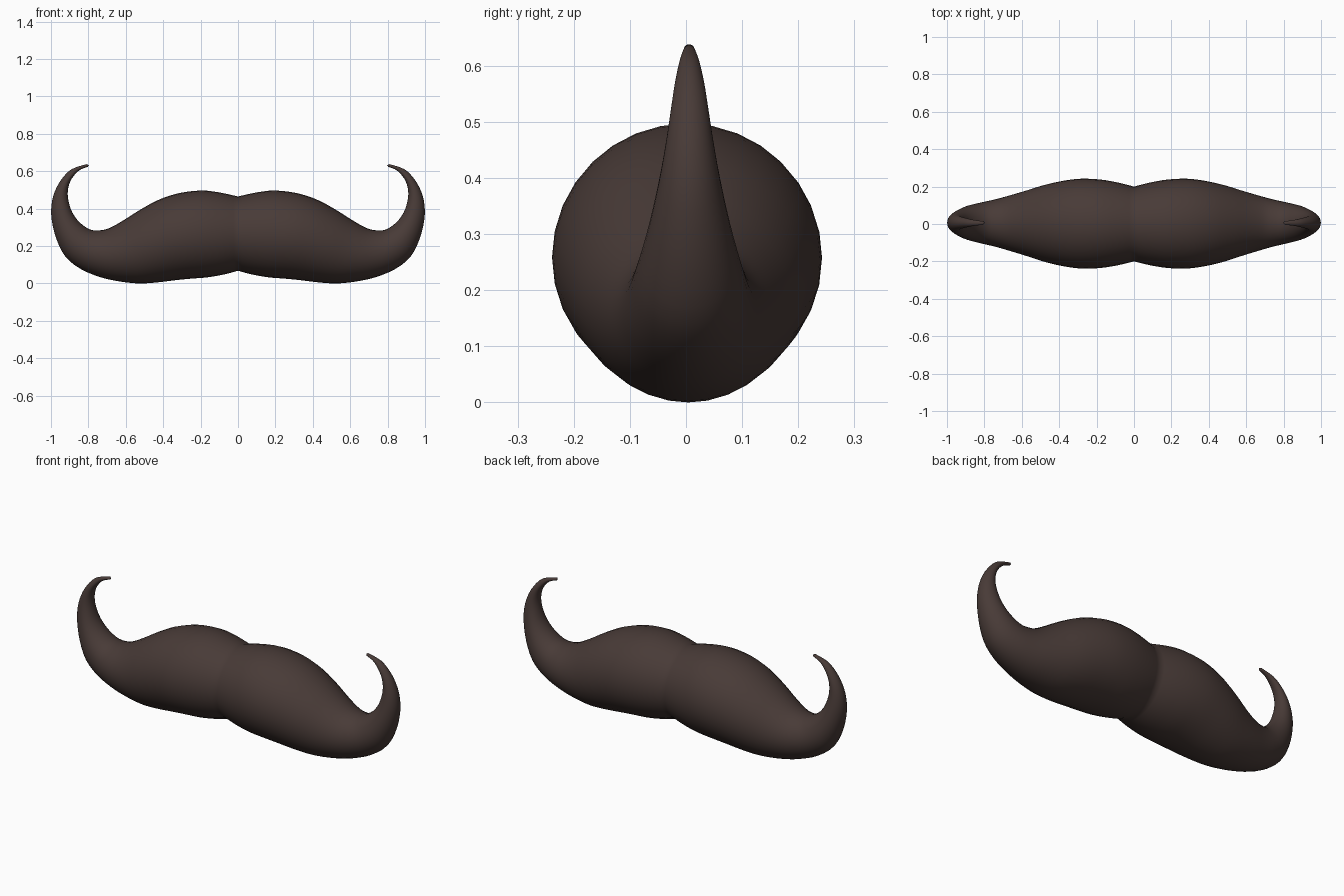
import bpy, bmesh, math
from mathutils import Vector

if "Cube" in bpy.data.objects:
    bpy.data.objects.remove(bpy.data.objects["Cube"])

# Sections of one half: upper x, upper z, lower x, lower z, half depth
SECTIONS = [
    (0, .465, 0, .068, .2), (.1, .487, .08, .047, .222),
    (.2, .497, .17, .032, .237), (.32, .482, .25, .026, .24),
    (.43, .445, .33, .018, .228), (.53, .39, .43, .006, .205),
    (.62, .333, .53, 0, .175), (.69, .295, .64, .012, .148),
    (.74, .284, .74, .035, .127), (.79, .288, .84, .077, .11),
    (.845, .325, .92, .14, .093), (.885, .378, .97, .235, .073),
    (.906, .44, .996, .34, .055), (.91, .495, .997, .42, .043),
    (.897, .545, .98, .49, .034), (.87, .585, .945, .555, .026),
    (.84, .61, .89, .611, .017), (.803, .624, .808, .638, .009),
]
SIDES, STEPS = 32, 3


def spline(a, b, c, d, t):
    return [.5 * (2*q + (r-p)*t + (2*p-5*q+4*r-s)*t*t + (3*q-p-3*r+s)*t**3)
            for p, q, r, s in zip(a, b, c, d)]


# Smoothly interpolated sections
n = len(SECTIONS)
rows = []
for i in range(n - 1):
    quad = [SECTIONS[max(0, min(n - 1, i + k))] for k in (-1, 0, 1, 2)]
    rows += [spline(*quad, s / STEPS) for s in range(STEPS)]
rows.append(SECTIONS[-1])

# Loft elliptical rings
bm = bmesh.new()
rings = []
for ux, uz, lx, lz, depth in rows:
    up, low = Vector((ux, 0, uz)), Vector((lx, 0, lz))
    mid, half = (up + low) / 2, (up - low) / 2
    shift = .007 * min(1, mid.x)
    rings.append([bm.verts.new(mid + half * math.cos(a) + Vector((0, depth * math.sin(a) + shift, 0)))
                  for a in (2 * math.pi * k / SIDES for k in range(SIDES))])
for r, s in zip(rings, rings[1:]):
    for k in range(SIDES):
        j = (k + 1) % SIDES
        bm.faces.new((r[k], r[j], s[j], s[k]))

# Rounded tip
tip = bm.verts.new((.797, .007, .632))
for k in range(SIDES):
    bm.faces.new((rings[-1][k], rings[-1][(k + 1) % SIDES], tip))
bmesh.ops.recalc_face_normals(bm, faces=bm.faces)
centre = sum((f.normal.dot(f.calc_center_median() - Vector((.1, 0, .27)))
              for f in bm.faces if f.calc_center_median().x < .3))
if centre < 0:
    bmesh.ops.reverse_faces(bm, faces=bm.faces)

mesh = bpy.data.meshes.new("moustache")
bm.to_mesh(mesh)
bm.free()
moustache = bpy.data.objects.new("moustache", mesh)
bpy.context.collection.objects.link(moustache)

# Mirrored half
mirror = moustache.modifiers.new("mirror", 'MIRROR')
mirror.merge_threshold = .002

# Dark brown hair
hair = bpy.data.materials.new("dark_brown")
hair.diffuse_color = (.065, .043, .038, 1)
hair.use_nodes = True
hair.node_tree.nodes["Principled BSDF"].inputs["Base Color"].default_value = hair.diffuse_color
mesh.materials.append(hair)

bpy.context.view_layer.objects.active = moustache
moustache.select_set(True)
bpy.ops.object.shade_smooth_by_angle(angle=math.radians(50))
